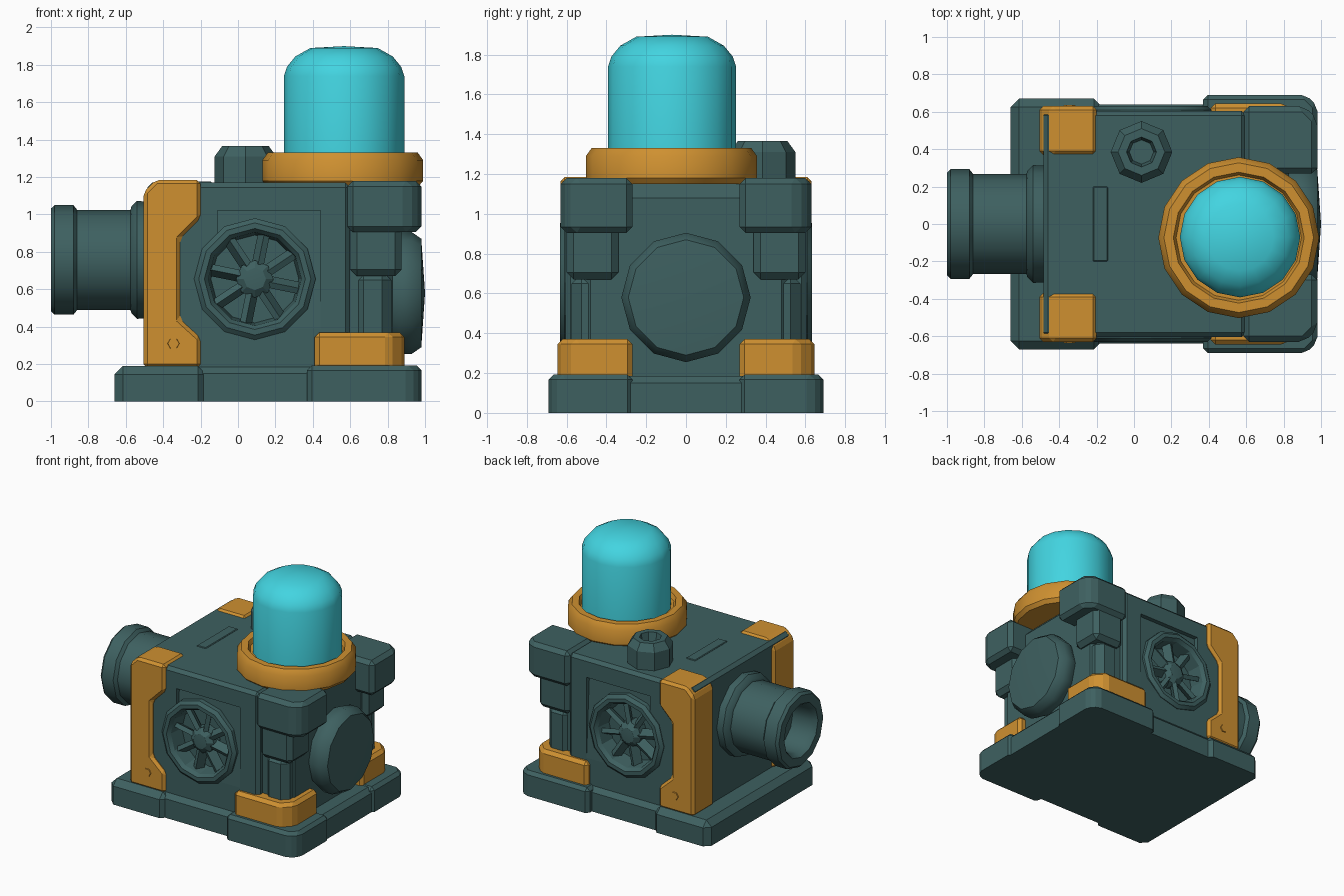
import bpy, bmesh, math
from mathutils import Vector, Matrix

if "Cube" in bpy.data.objects:
    bpy.data.objects.remove(bpy.data.objects["Cube"])


def material(name, rgb):
    m = bpy.data.materials.new(name)
    m.diffuse_color = (*rgb, 1)
    m.use_nodes = True
    m.node_tree.nodes["Principled BSDF"].inputs["Base Color"].default_value = m.diffuse_color
    return m


TEAL = material("dark teal", (0.048, 0.118, 0.118))
ORANGE = material("orange", (0.62, 0.28, 0.03))
CYAN = material("bright cyan", (0.055, 0.66, 0.75))


def finish(bm, name, mat, smooth=None):
    bmesh.ops.recalc_face_normals(bm, faces=bm.faces[:])
    me = bpy.data.meshes.new(name)
    bm.to_mesh(me)
    bm.free()
    ob = bpy.data.objects.new(name, me)
    bpy.context.collection.objects.link(ob)
    me.materials.append(mat)
    if smooth:
        bpy.ops.object.select_all(action='DESELECT')
        ob.select_set(True)
        bpy.context.view_layer.objects.active = ob
        bpy.ops.object.shade_smooth_by_angle(angle=math.radians(smooth))
    return ob


def prism(name, pts, lo, hi, axis, mat, bevel=0.0, keep_bottom=False):
    """Extrude a 2D outline along an axis; outline uses the other two axes in order."""
    bm = bmesh.new()

    def place(p, h):
        c = list(p)
        c.insert('xyz'.index(axis), h)
        return bm.verts.new(c)
    a = [place(p, lo) for p in pts]
    b = [place(p, hi) for p in pts]
    bm.faces.new(a)
    bm.faces.new(b[::-1])
    for i in range(len(pts)):
        j = (i + 1) % len(pts)
        bm.faces.new((a[i], b[i], b[j], a[j]))
    bmesh.ops.recalc_face_normals(bm, faces=bm.faces[:])
    if bevel:
        zmin = min(v.co.z for v in bm.verts)
        edges = [e for e in bm.edges if not (
            keep_bottom and all(v.co.z < zmin + 1e-4 for v in e.verts))]
        bmesh.ops.bevel(bm, geom=edges, offset=bevel, segments=1, affect='EDGES')
    return finish(bm, name, mat)


def box(name, x, y, z, mat, bevel=0.03, keep_bottom=False):
    y = sorted(y)
    pts = [(x[0], y[0]), (x[1], y[0]), (x[1], y[1]), (x[0], y[1])]
    return prism(name, pts, z[0], z[1], 'z', mat, bevel, keep_bottom)


def lathe(name, profile, centre, axis, sides, mat, smooth=38):
    """Revolve (radius, height) points; both ends lie on the axis."""
    bm = bmesh.new()
    rot = Vector(axis).to_track_quat('Z', 'Y').to_matrix()
    rings = []
    for r, h in profile:
        n = sides if r > 0 else 1
        rings.append([bm.verts.new(rot @ Vector((
            r * math.cos(2 * math.pi * k / sides),
            r * math.sin(2 * math.pi * k / sides), h)) + Vector(centre)) for k in range(n)])
    for p, q in zip(rings, rings[1:]):
        for k in range(sides):
            m = (k + 1) % sides
            vs = [p[k % len(p)], p[m % len(p)], q[m % len(q)], q[k % len(q)]]
            bm.faces.new(list(dict.fromkeys(vs)))
    return finish(bm, name, mat, smooth)


def cut(target, cutter):
    mod = target.modifiers.new("cut", 'BOOLEAN')
    mod.operation = 'DIFFERENCE'
    mod.object = cutter
    bpy.context.view_layer.objects.active = target
    bpy.ops.object.modifier_apply(modifier=mod.name)
    bpy.data.objects.remove(cutter)


# Base plate: core, wider left end and raised right corners
box("base_core", (-0.62, 0.965), (-0.64, 0.64), (0, 0.185), TEAL, 0.035, True)
box("base_left", (-0.66, -0.17), (-0.67, 0.67), (0, 0.19), TEAL, 0.045, True)

# Housing with narrower right section
body = box("housing", (-0.485, 0.6), (-0.605, 0.605), (0.1, 1.17), TEAL, 0.025)
box("housing_right", (0.5, 0.83), (-0.55, 0.55), (0.1, 1.15), TEAL, 0.07)
box("roof_slot_plate", (-0.22, -0.14), (-0.2, 0.2), (1.15, 1.176), TEAL, 0.005)

for s, side in ((-1, "front"), (1, "back")):
    # Right corner of the base
    pts = [(0.37, 0.27), (0.98, 0.27), (0.98, 0.63), (0.92, 0.69), (0.37, 0.69)]
    prism(side + "_base_corner", [(x, y * s) for x, y in pts], 0, 0.192, 'z', TEAL, 0.025, True)

    # Orange foot
    pts = [(0.41, 0.27), (0.89, 0.27), (0.89, 0.56), (0.81, 0.645), (0.41, 0.645)]
    prism(side + "_foot", [(x, y * s) for x, y in pts], 0.18, 0.37, 'z', ORANGE, 0.025, True)

    # Corner column, block and cap
    box(side + "_column", (0.62, 0.82), (0.34 * s, 0.575 * s), (0.3, 0.7), TEAL, 0.05)
    box(side + "_column_block", (0.6, 0.875), (0.34 * s, 0.6 * s), (0.67, 0.95), TEAL, 0.035)
    pts = [(0.585, 0.27), (0.98, 0.27), (0.98, 0.56), (0.91, 0.63), (0.585, 0.63)]
    prism(side + "_corner_cap", [(x, y * s) for x, y in pts], 0.905, 1.18, 'z', TEAL, 0.03)

    # Orange bracket waisted in the middle, with rivet
    pts = [(-0.505, 0.18), (-0.505, 1.12), (-0.44, 1.185), (-0.2, 1.185), (-0.2, 0.98),
           (-0.31, 0.87), (-0.31, 0.44), (-0.2, 0.34), (-0.2, 0.18)]
    lo, hi = sorted((0.37 * s, 0.63 * s))
    prism(side + "_bracket", pts, lo, hi, 'y', ORANGE, 0.02)
    lathe(side + "_rivet", [(0, 0.6), (0.04, 0.6), (0.03, 0.637), (0, 0.637)],
          (-0.345, 0, 0.31), (0, s, 0), 6, ORANGE)

    # Sunken wedge above the fan and round fan opening
    wedge = prism("wedge_cutter", [(0.57 * s, 1.02), (0.7 * s, 1.02), (0.7 * s, 0.3), (0.61 * s, 0.3)],
                  -0.11, 0.44, 'x', TEAL)
    cut(body, wedge)
    hole = lathe("hole_cutter", [(0, 0.46), (0.28, 0.46), (0.28, 0.8), (0, 0.8)],
                 (0.09, 0, 0.655), (0, s, 0), 12, TEAL, None)
    cut(body, hole)

    # Fan housing, hub and blades
    lathe(side + "_fan_rim", [(0, 0.49), (0.235, 0.49), (0.25, 0.605), (0.27, 0.632), (0.3, 0.632),
                              (0.325, 0.61), (0.325, 0.54), (0.27, 0.48), (0, 0.48)],
          (0.09, 0, 0.655), (0, s, 0), 12, TEAL, 25)
    lathe(side + "_fan_hub", [(0, 0.48), (0.1, 0.48), (0.1, 0.57), (0.06, 0.6), (0, 0.605)],
          (0.09, 0, 0.655), (0, s, 0), 8, TEAL, 25)
    bm = bmesh.new()
    for k in range(8):
        turn = Matrix.Rotation(k * math.pi / 4 + 0.2, 4, 'Y')
        pose = (Matrix.Translation((0.09, 0.545 * s, 0.655)) @ turn
                @ Matrix.Translation((0.165, 0, 0)) @ Matrix.Rotation(0.5, 4, 'X')
                @ Matrix.Diagonal((0.17, 0.07, 0.035, 1)))
        bmesh.ops.create_cube(bm, size=1, matrix=pose)
    finish(bm, side + "_fan_blades", TEAL)

# Left pipe with collars and hollow mouth
lathe("left_pipe", [(0, 0.45), (0.31, 0.45), (0.315, 0.54), (0.285, 0.57), (0.268, 0.575),
                    (0.268, 0.86), (0.293, 0.88), (0.293, 0.98), (0.275, 1.0), (0.21, 1.0),
                    (0.185, 0.96), (0.18, 0.8), (0, 0.8)],
      (0, 0, 0.757), (-1, 0, 0), 12, TEAL)

# Right round cover
lathe("right_cover", [(0, 0.78), (0.28, 0.78), (0.325, 0.86), (0.325, 0.93), (0.29, 0.98), (0, 1.0)],
      (0, 0, 0.58), (1, 0, 0), 12, TEAL)

# Socket knob on the roof
lathe("roof_knob", [(0, 1.15), (0.165, 1.15), (0.165, 1.31), (0.125, 1.365), (0.08, 1.365),
                    (0.065, 1.29), (0, 1.29)], (0.04, 0.385, 0), (0, 0, 1), 8, TEAL, 25)

# Beacon: orange collar and cyan dome
lathe("beacon_collar", [(0, 1.15), (0.405, 1.15), (0.43, 1.18), (0.43, 1.29), (0.4, 1.332),
                        (0.35, 1.332), (0.335, 1.3), (0, 1.3)],
      (0.56, -0.073, 0), (0, 0, 1), 16, ORANGE)
lathe("beacon_dome", [(0, 1.28), (0.322, 1.28), (0.322, 1.74), (0.305, 1.79), (0.26, 1.845),
                      (0.18, 1.89), (0, 1.9)], (0.567, -0.07, 0), (0, 0, 1), 16, CYAN, 45)
